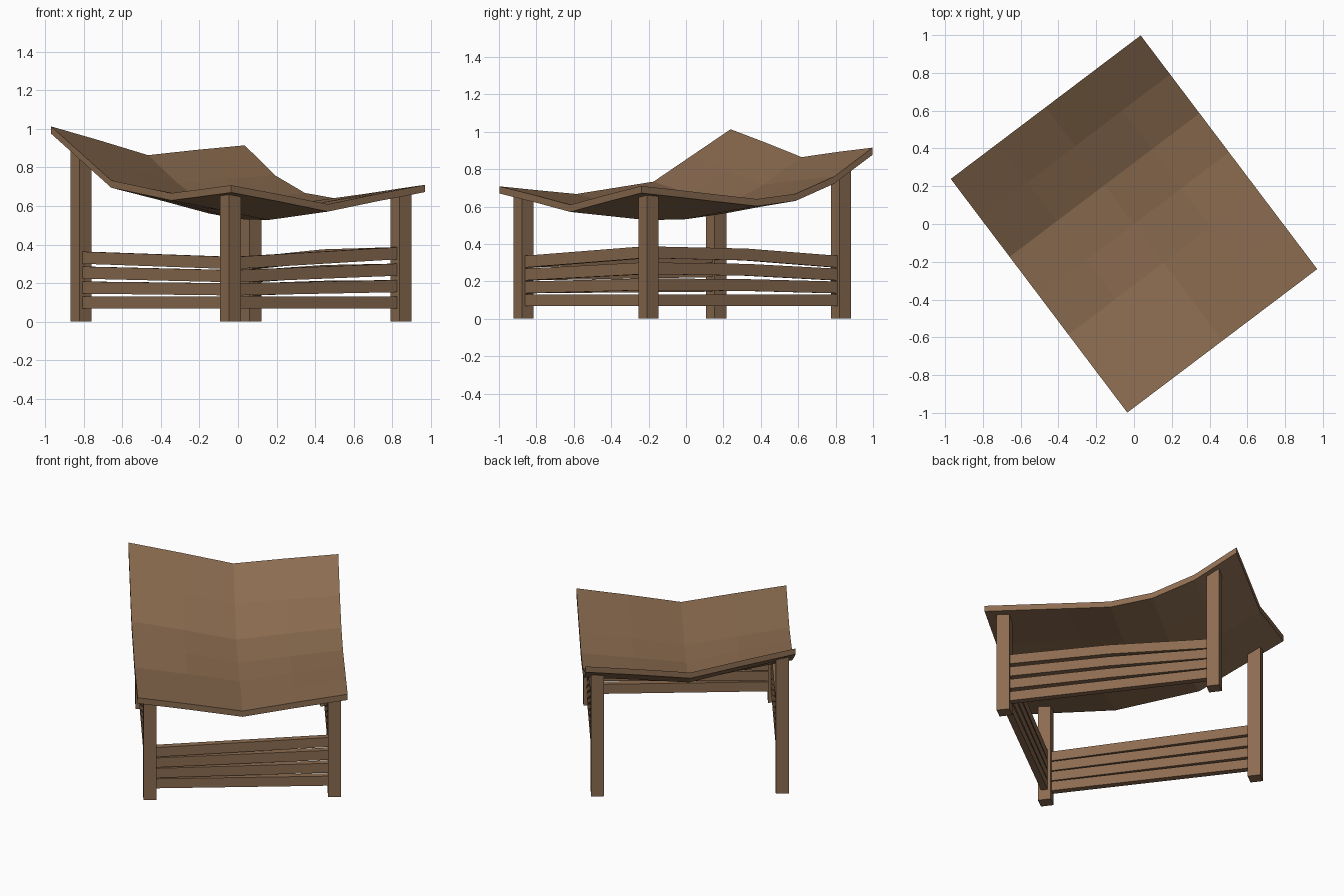
import bpy
import bmesh
from mathutils import Vector

cube = bpy.data.objects.get("Cube")
if cube:
    bpy.data.objects.remove(cube, do_unlink=True)

wood = bpy.data.materials.new("brown_wood")
wood.use_nodes = True
wood.diffuse_color = (0.26, 0.15, 0.08, 1)
wood.node_tree.nodes["Principled BSDF"].inputs["Base Color"].default_value = wood.diffuse_color

# Turned frame: u runs across the short side, v along the long side
U = Vector((0.798, 0.603, 0))
V = Vector((0.603, -0.798, 0))
HALF_U, HALF_V, THICK = 0.63, 0.775, 0.038

# Heights of the canopy along its two long edges, and its sag across
LEFT_EDGE = [1.013, 0.873, 0.733, 0.70, 0.667, 0.687, 0.708]
RIGHT_EDGE = [0.915, 0.76, 0.668, 0.64, 0.663, 0.687, 0.71]
SAG = [0, 0.048, 0.1, 0.048, 0]


def point(u, v, z):
    return U * u + V * v + Vector((0, 0, z))


def sample(values, t):
    x = t * (len(values) - 1)
    i = min(int(x), len(values) - 2)
    return values[i] + (values[i + 1] - values[i]) * (x - i)


def canopy_z(u, v):
    s, t = (u / HALF_U + 1) / 2, (v / HALF_V + 1) / 2
    return sample(LEFT_EDGE, t) * (1 - s) + sample(RIGHT_EDGE, t) * s - sample(SAG, s)


def finish(name, bm):
    bmesh.ops.recalc_face_normals(bm, faces=bm.faces)
    mesh = bpy.data.meshes.new(name)
    bm.to_mesh(mesh)
    bm.free()
    mesh.materials.append(wood)
    obj = bpy.data.objects.new(name, mesh)
    bpy.context.collection.objects.link(obj)


def loft(name, rings):
    """Closed solid through a list of equal cross-section rings."""
    bm = bmesh.new()
    rows = [[bm.verts.new(p) for p in ring] for ring in rings]
    n = len(rows[0])
    for a, b in zip(rows, rows[1:]):
        for i in range(n):
            j = (i + 1) % n
            bm.faces.new((a[i], a[j], b[j], b[i]))
    bm.faces.new(rows[0])
    bm.faces.new(rows[-1])
    finish(name, bm)


# Curved canopy panel: a grid extruded straight down
bm = bmesh.new()
grid = []
for j in range(7):
    row = []
    for i in range(5):
        u, v = HALF_U * (i / 2 - 1), HALF_V * (j / 3 - 1)
        row.append(bm.verts.new(point(u, v, canopy_z(u, v))))
    grid.append(row)
for a, b in zip(grid, grid[1:]):
    for i in range(4):
        bm.faces.new((a[i], a[i + 1], b[i + 1], b[i]))
copy = bmesh.ops.extrude_face_region(bm, geom=bm.faces[:], use_keep_orig=True)
for g in copy["geom"]:
    if isinstance(g, bmesh.types.BMVert):
        g.co.z -= THICK
finish("canopy_panel", bm)

# Square legs cut to meet the underside of the canopy
LEG_U, LEG_BACK, LEG_FRONT, LEG_R = 0.554, -0.62, 0.67, 0.039
legs = {
    "back_left_leg": (-LEG_U, LEG_BACK),
    "front_left_leg": (-LEG_U, LEG_FRONT),
    "front_right_leg": (LEG_U, LEG_FRONT),
    "back_right_leg": (LEG_U, LEG_BACK),
}
for name, (lu, lv) in legs.items():
    corners = [(lu + a * LEG_R, lv + b * LEG_R)
               for a, b in ((-1, -1), (1, -1), (1, 1), (-1, 1))]
    loft(name, [[point(u, v, 0) for u, v in corners],
                [point(u, v, canopy_z(u, v) - THICK * 0.8) for u, v in corners]])

# Fanned slat railings on three sides; slats spread towards the taller end
BASE, SLAT_H, SLAT_R = 0.067, 0.063, 0.02


def railing(name, start, end, tops):
    a, b = Vector(start), Vector(end)
    along = (b - a).normalized()
    side = Vector((-along.y, along.x)) * SLAT_R
    a, b = a + along * LEG_R, b - along * LEG_R
    for k in range(4):
        rings = []
        for i, top in enumerate(tops):
            p = a.lerp(b, i / (len(tops) - 1))
            z = BASE + (top - SLAT_H - BASE) * k / 3
            rings.append([point(*(p + side), z), point(*(p - side), z),
                          point(*(p - side), z + SLAT_H), point(*(p + side), z + SLAT_H)])
        loft(f"{name}_slat_{k + 1}", rings)


railing("left", legs["back_left_leg"], legs["front_left_leg"], [0.363, 0.337])
railing("front", legs["front_left_leg"], legs["front_right_leg"], [0.337, 0.386])
railing("right", legs["front_right_leg"], legs["back_right_leg"], [0.386, 0.375, 0.337])
